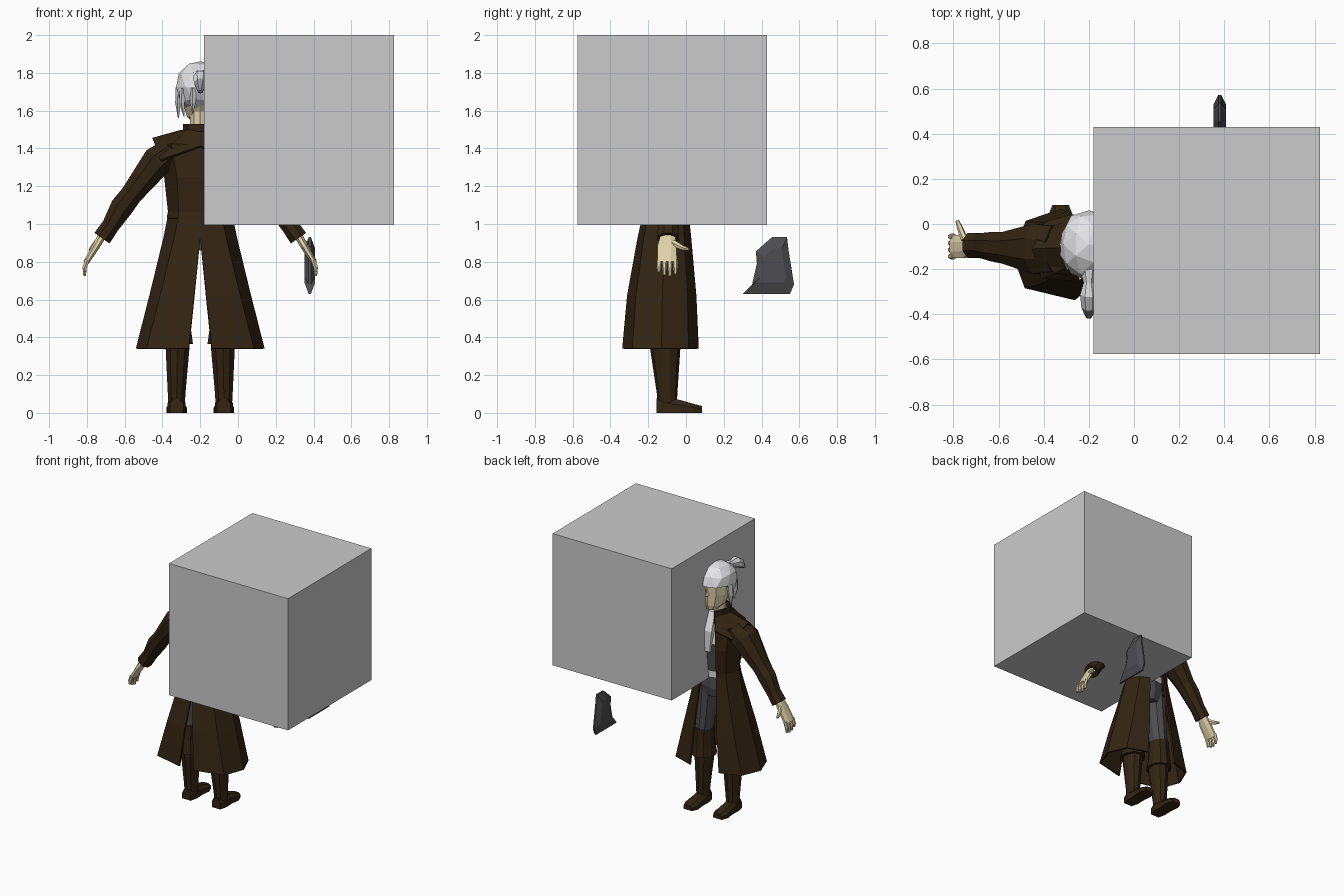
import bpy, bmesh, math, random
from mathutils import Vector

random.seed(4)
BODY_X = -0.2          # the figure's plane of symmetry


def material(name, rgb):
    m = bpy.data.materials.new(name)
    m.diffuse_color = (*rgb, 1)
    return m


BROWN = material("coat brown", (0.032, 0.018, 0.006))
SKIN = material("skin", (0.74, 0.64, 0.40))
WHITE = material("white hair and shirt", (0.78, 0.78, 0.80))
STONE = material("block grey", (0.6, 0.6, 0.6))
DARK = material("dark grey", (0.075, 0.075, 0.08))
GREY = material("tip grey", (0.30, 0.30, 0.31))


def finish(name, bm, mats, x=BODY_X, mirror=False, thick=0.0, rule=None):
    bmesh.ops.recalc_face_normals(bm, faces=bm.faces)
    if rule:
        for f in bm.faces:
            f.material_index = rule(f.calc_center_median())
    me = bpy.data.meshes.new(name)
    bm.to_mesh(me)
    bm.free()
    for m in mats:
        me.materials.append(m)
    ob = bpy.data.objects.new(name, me)
    ob.location.x = x
    bpy.context.collection.objects.link(ob)
    if mirror:
        ob.modifiers.new("mirror", 'MIRROR').merge_threshold = 0.0005
    if thick:
        s = ob.modifiers.new("thickness", 'SOLIDIFY')
        s.thickness, s.offset = thick, 0
    return ob


def loft(name, rings, mats, closed=True, **kw):
    """Skin a series of equal-length point rings; closed rings get end caps."""
    bm = bmesh.new()
    rows = [[bm.verts.new(p) for p in r] for r in rings]
    n = len(rows[0])
    for a, b in zip(rows, rows[1:]):
        for i in range(n if closed else n - 1):
            j = (i + 1) % n
            bm.faces.new((a[i], a[j], b[j], b[i]))
    if closed:
        bm.faces.new(rows[0])
        bm.faces.new(rows[-1])
    return finish(name, bm, mats, **kw)


def column(name, sections, mats, n=10, **kw):
    """Vertical loft; sections are (z, cx, cy, rx, ry)."""
    ang = [2 * math.pi * (i + 0.5) / n for i in range(n)]
    return loft(name, [[(cx + rx * math.cos(t), cy + ry * math.sin(t), z) for t in ang]
                       for z, cx, cy, rx, ry in sections], mats, **kw)


def limb(name, sections, mats, n=8, **kw):
    """Loft along a path; sections are (x, y, z, r_in_xz_plane, r_other)."""
    pts = [Vector(s[:3]) for s in sections]
    rings = []
    for i, s in enumerate(sections):
        d = (pts[min(i + 1, len(pts) - 1)] - pts[max(i - 1, 0)]).normalized()
        side = Vector((0, 1, 0)) if abs(d.y) < 0.7 else Vector((1, 0, 0))
        u = d.cross(side).normalized()
        v = u.cross(d)
        rings.append([pts[i] + u * s[3] * math.cos(t) + v * s[4] * math.sin(t)
                      for t in (2 * math.pi * (k + 0.5) / n for k in range(n))])
    return loft(name, rings, mats, **kw)


def level(pts, z):
    return [(x, y, z) for x, y in pts]


# Large block
bm = bmesh.new()
bmesh.ops.create_cube(bm, size=1.005)
bmesh.ops.translate(bm, verts=bm.verts, vec=(0.3225, -0.0725, 1.4975))
finish("large_block", bm, [STONE], x=0)

# Coat skirt: half panels, split at the back and open at the front
waist = [(0, -0.225), (-0.11, -0.2), (-0.165, -0.11), (-0.12, -0.02), (-0.06, 0.01)]
hem = [(-0.05, -0.332), (-0.28, -0.28), (-0.335, -0.13), (-0.275, 0.01), (-0.12, 0.062)]
rows = []
for z, fx, fy in ((1.045, 0, 0), (0.92, 0.15, 0.25), (0.62, 0.58, 0.76), (0.34, 1, 1)):
    row = [(w[0] + (h[0] - w[0]) * fx, w[1] + (h[1] - w[1]) * fy, z) for w, h in zip(waist, hem)]
    row[0] = (-0.06 * max(0, 0.92 - z) / 0.58, row[0][1], z)
    rows.append(row)
loft("coat_skirt", rows, [BROWN], closed=False, mirror=True, thick=0.012)

# Coat body
chest = [(0, -0.24), (-0.12, -0.225), (-0.185, -0.11), (-0.14, -0.0), (-0.07, 0.03)]
top = [(0, -0.23), (-0.15, -0.215), (-0.22, -0.11), (-0.15, -0.01), (-0.06, 0.02)]
neck = [(0, -0.18), (-0.07, -0.17), (-0.1, -0.1), (-0.07, -0.03), (-0.04, -0.01)]
flare = [(x * 1.04, y * 1.02) for x, y in waist]
loft("coat_body", [level(flare, 1.03), level(waist, 1.065), level(chest, 1.25),
                   level(top, 1.42), level(neck, 1.485)],
     [BROWN], closed=False, mirror=True, thick=0.012)

# Shoulder cape and upright collar
cape = [(0, -0.255, 1.41), (-0.21, -0.235, 1.335), (-0.25, -0.11, 1.45),
        (-0.19, 0.005, 1.35), (-0.07, 0.04, 1.40)]
loft("shoulder_cape", [level([(x, y - 0.004) for x, y in neck], 1.492), cape],
     [BROWN], closed=False, mirror=True, thick=0.014)
collar = [(0, -0.185), (-0.06, -0.17), (-0.085, -0.1), (-0.07, -0.04), (-0.04, 0.0)]
loft("collar", [level(collar, 1.43), level([(x, y * 1.03) for x, y in collar], 1.53)],
     [BROWN], closed=False, mirror=True, thick=0.012)

# Sleeves
limb("sleeve", [(-0.15, -0.11, 1.39, 0.075, 0.11), (-0.225, -0.11, 1.335, 0.088, 0.12),
                (-0.365, -0.105, 1.155, 0.062, 0.076), (-0.415, -0.1, 1.09, 0.066, 0.07),
                (-0.475, -0.095, 0.99, 0.05, 0.058), (-0.52, -0.095, 0.925, 0.053, 0.06)],
     [BROWN], mirror=True)

# Hands with four fingers and a thumb
limb("palm", [(-0.515, -0.095, 0.945, 0.024, 0.04), (-0.55, -0.1, 0.885, 0.022, 0.054),
              (-0.605, -0.1, 0.795, 0.016, 0.056)], [SKIN], mirror=True)
for i, tip in enumerate((0.745, 0.73, 0.725, 0.735)):
    y = -0.143 + 0.029 * i
    limb("finger", [(-0.598, y, 0.81, 0.014, 0.014), (-0.612, y, 0.77, 0.013, 0.013),
                    (-0.612, y, tip, 0.008, 0.009)], [SKIN], n=6, mirror=True)
limb("thumb", [(-0.55, -0.07, 0.9, 0.02, 0.016), (-0.57, -0.02, 0.875, 0.014, 0.014),
               (-0.583, 0.015, 0.865, 0.008, 0.008)], [SKIN], n=6, mirror=True)

# Shirt and waistcoat
column("shirt_and_waistcoat", [(1.0, 0, -0.11, 0.135, 0.1), (1.06, 0, -0.11, 0.135, 0.105),
                               (1.28, 0, -0.11, 0.16, 0.13), (1.42, 0, -0.11, 0.13, 0.115),
                               (1.5, 0, -0.1, 0.065, 0.07)],
       [DARK, WHITE], rule=lambda c: 1 if c.z > 1.28 or c.z < 1.05 else 0)
# Neck cloth hanging down the chest
loft("neck_cloth", [[(-0.03, -0.02, 1.51), (0.03, -0.02, 1.51), (0.03, -0.06, 1.51), (-0.03, -0.06, 1.51)],
                    [(-0.04, 0.035, 1.38), (0.04, 0.035, 1.38), (0.04, 0, 1.38), (-0.04, 0, 1.38)],
                    [(-0.02, 0.03, 1.22), (0.02, 0.03, 1.22), (0.02, 0, 1.22), (-0.02, 0, 1.22)]],
     [WHITE])

# Trousers
column("hips", [(0.86, 0, -0.11, 0.12, 0.09), (0.93, 0, -0.11, 0.145, 0.105),
                (1.03, 0, -0.11, 0.14, 0.1)], [DARK])
column("trouser_leg", [(0.5, -0.122, -0.1, 0.058, 0.065), (0.72, -0.098, -0.105, 0.072, 0.078),
                       (0.92, -0.078, -0.11, 0.077, 0.09)], [DARK], mirror=True)

# Boots: shaft, turned-down cuff and foot
column("boot_shaft", [(0.03, -0.125, -0.1, 0.045, 0.052), (0.1, -0.125, -0.1, 0.049, 0.054),
                      (0.34, -0.12, -0.11, 0.066, 0.08), (0.55, -0.12, -0.105, 0.066, 0.074)],
       [BROWN], mirror=True)
column("boot_cuff", [(0.365, -0.122, -0.108, 0.088, 0.098), (0.46, -0.122, -0.106, 0.074, 0.084),
                     (0.575, -0.12, -0.105, 0.069, 0.077)], [BROWN], mirror=True)
foot = []
for y, w, h in ((-0.157, 0.036, 0.075), (-0.1, 0.048, 0.085), (-0.03, 0.046, 0.068),
                (0.04, 0.054, 0.048), (0.085, 0.036, 0.036)):
    foot.append([(-0.125 + a * w, y, b * h) for a, b in
                 ((-1, 0), (1, 0), (1, 0.6), (0.55, 1), (-0.55, 1), (-1, 0.6))])
loft("boot_foot", foot, [BROWN], mirror=True)

# Head, neck and nose
column("neck", [(1.44, 0, -0.1, 0.055, 0.058), (1.6, 0, -0.1, 0.058, 0.062)], [SKIN])
column("head", [(1.535, 0, -0.03, 0.04, 0.045), (1.57, 0, -0.06, 0.075, 0.085),
                (1.65, 0, -0.085, 0.098, 0.115), (1.74, 0, -0.09, 0.104, 0.125),
                (1.81, 0, -0.09, 0.075, 0.09)], [SKIN])
loft("nose", [[(-0.008, 0.02, 1.7), (0.008, 0.02, 1.7), (0, 0.034, 1.7)],
              [(-0.016, 0.02, 1.645), (0.016, 0.02, 1.645), (0, 0.056, 1.65)]], [SKIN])

# Hair: faceted cap cut open around the face
bm = bmesh.new()
bmesh.ops.create_icosphere(bm, subdivisions=2, radius=1)
for v in bm.verts:
    k = random.uniform(0.95, 1.07)
    v.co = Vector((v.co.x * 0.125 * k, -0.09 + v.co.y * 0.15 * k, 1.725 + v.co.z * 0.132 * k))
cut = [f for f in bm.faces if f.calc_center_median().z < 1.73 and f.calc_center_median().y > -0.07]
bmesh.ops.delete(bm, geom=cut, context='FACES')
finish("hair_cap", bm, [WHITE], thick=0.012)

# Loose locks at the sides and nape
for x, y, tx, tz in ((-0.11, -0.09, -0.115, 1.56), (-0.09, -0.17, -0.085, 1.57), (-0.035, -0.215, -0.04, 1.585)):
    limb("hair_lock", [(x, y, 1.72, 0.02, 0.035), (x * 1.06, y, 1.64, 0.016, 0.03),
                       (tx, y, tz, 0.003, 0.004)], [WHITE], n=5, mirror=True)

# Tied tail with a grey tip
limb("hair_tail", [(0, -0.2, 1.78, 0.04, 0.04), (0, -0.26, 1.785, 0.024, 0.024),
                   (0, -0.31, 1.775, 0.04, 0.04), (0, -0.365, 1.745, 0.034, 0.034),
                   (0, -0.412, 1.70, 0.012, 0.014)], [WHITE, GREY], n=7,
     rule=lambda c: 1 if c.y < -0.37 else 0)

# Separate blade-like piece with bevelled sides
edge = [(0.30, 0.63), (0.35, 0.68), (0.375, 0.79), (0.37, 0.855), (0.455, 0.93),
        (0.535, 0.93), (0.543, 0.86), (0.572, 0.68), (0.55, 0.63)]
cy, cz = 0.465, 0.78
inner = [(cy + (y - cy) * 0.6, cz + (z - cz) * 0.6) for y, z in edge]
loft("loose_blade", [[(x, y, z) for y, z in ring] for x, ring in
                     ((-0.028, inner), (-0.006, edge), (0.006, edge), (0.028, inner))],
     [DARK], x=0.38)
